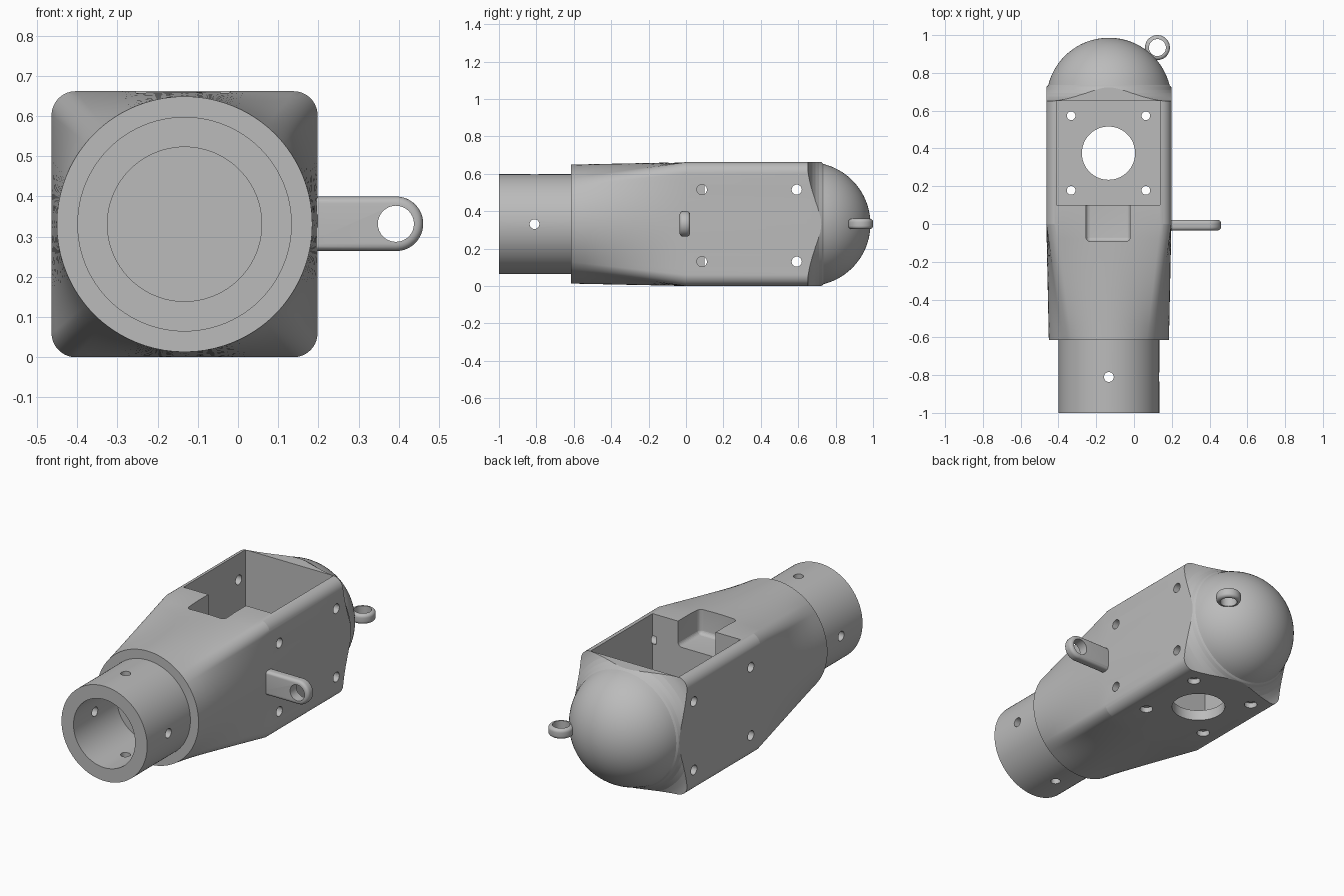
import bpy, bmesh
from math import sin, cos, pi, radians, atan2
from mathutils import Matrix, Vector

if "Cube" in bpy.data.objects:
    bpy.data.objects.remove(bpy.data.objects["Cube"])

CX, CZ, HALF = -0.133, 0.331, 0.331   # body axis and half width

grey = bpy.data.materials.new("plain grey")
grey.use_nodes = True
grey.diffuse_color = (0.5, 0.5, 0.5, 1)
grey.node_tree.nodes["Principled BSDF"].inputs["Base Color"].default_value = (0.5, 0.5, 0.5, 1)


def make(name, bm, cutter=False):
    bmesh.ops.recalc_face_normals(bm, faces=bm.faces)
    mesh = bpy.data.meshes.new(name)
    bm.to_mesh(mesh)
    bm.free()
    mesh.materials.append(grey)
    ob = bpy.data.objects.new(name, mesh)
    bpy.context.collection.objects.link(ob)
    ob.hide_render = cutter
    return ob


def skin(name, rings, caps=True, cutter=False):
    """Bridge equal rings of points; without caps the rings close into a loop."""
    bm = bmesh.new()
    vs = [[bm.verts.new(p) for p in r] for r in rings]
    n = len(vs[0])
    pairs = list(zip(vs, vs[1:])) + ([] if caps else [(vs[-1], vs[0])])
    for a, b in pairs:
        for i in range(n):
            j = (i + 1) % n
            bm.faces.new((a[i], a[j], b[j], b[i]))
    if caps:
        bm.faces.new(vs[0])
        bm.faces.new(vs[-1])
    return make(name, bm, cutter)


def circle(r, y, n=96, cx=CX, cz=CZ):
    return [(cx + r * cos(2 * pi * i / n), y, cz + r * sin(2 * pi * i / n)) for i in range(n)]


def box(name, x0, x1, y0, y1, z0, z1, round_by=0):
    bm = bmesh.new()
    bmesh.ops.create_cube(bm, size=1)
    bmesh.ops.scale(bm, vec=(x1 - x0, y1 - y0, z1 - z0), verts=bm.verts)
    bmesh.ops.translate(bm, vec=((x0 + x1) / 2, (y0 + y1) / 2, (z0 + z1) / 2), verts=bm.verts)
    if round_by:
        bmesh.ops.bevel(bm, geom=bm.edges[:], offset=round_by, segments=6, profile=0.5, affect='EDGES')
    return make(name, bm, True)


def rod(name, start, end, r, n=32):
    a, b = Vector(start), Vector(end)
    bm = bmesh.new()
    rot = (b - a).to_track_quat('Z', 'Y').to_matrix().to_4x4()
    bmesh.ops.create_cone(bm, cap_ends=True, segments=n, radius1=r, radius2=r,
                          depth=(b - a).length, matrix=Matrix.Translation((a + b) / 2) @ rot)
    return make(name, bm, True)


def finish(ob, cutters=(), keep=None, angle=10):
    """Apply the booleans, remove the cutters and set the shading."""
    bpy.context.view_layer.objects.active = ob
    bpy.ops.object.select_all(action='DESELECT')
    ob.select_set(True)
    jobs = ([(keep, 'INTERSECT')] if keep else []) + [(c, 'DIFFERENCE') for c in cutters]
    for tool, op in jobs:
        m = ob.modifiers.new("cut", 'BOOLEAN')
        m.operation, m.solver, m.object = op, 'EXACT', tool
        bpy.ops.object.modifier_apply(modifier=m.name)
        bpy.data.objects.remove(tool)
    bpy.ops.object.shade_smooth_by_angle(angle=radians(angle))


# Housing: rounded square section that lofts to a circle at the front
def square_outline(corner=0.06, arc=14, side=20):
    pts = []
    c = HALF - corner
    for q in range(4):
        turn = Matrix.Rotation(q * pi / 2, 2)
        pts += [turn @ Vector((HALF, -c + 2 * c * i / side)) for i in range(side)]
        pts += [turn @ Vector((c + corner * cos(t), c + corner * sin(t)))
                for t in (pi / 2 * i / arc for i in range(arc))]
    return pts


outline = square_outline()
rings = []
for k in range(9):
    t = k / 8
    ring = []
    for p in outline:
        a = atan2(p.y, p.x)
        q = p.lerp(Vector((cos(a), sin(a))) * 0.318, 1 - t)
        ring.append((CX + q.x, -0.615 + 0.615 * t, CZ + q.y))
    rings.append(ring)
rings.append([(CX + p.x, 1.1, CZ + p.y) for p in outline])
housing = skin("housing", rings)

# Rear dome with a flared fillet, used to trim the housing
profile = [(0.7, -0.8), (0.7, 0.648), (0.45, 0.65), (0.425, 0.654), (0.4, 0.662), (0.375, 0.675),
           (0.352, 0.693), (0.338, 0.71), (0.329, 0.727)]
profile += [(0.331 * cos(t), 0.655 + 0.331 * sin(t)) for t in (radians(14 + 3.75 * i) for i in range(21))]
dome = skin("dome_trim", [circle(r, y) for r, y in profile], cutter=True)

# Open compartment, front notch and floor opening
cutters = [
    box("compartment", -0.41, 0.138, 0.1, 0.652, 0.06, 0.9),
    box("notch", -0.255, -0.02, -0.093, 0.3, 0.52, 0.9, 0.025),
    rod("floor_opening", (-0.135, 0.375, -0.1), (-0.135, 0.375, 0.2), 0.141, 64),
]
# Screw holes in the floor with counterbores, and in both side walls
for x in (-0.333, 0.063):
    for y in (0.178, 0.573):
        cutters.append(rod("floor_hole", (x, y, -0.1), (x, y, 0.1), 0.023))
        cutters.append(rod("counterbore", (x, y, -0.1), (x, y, 0.03), 0.034))
for y in (0.085, 0.592):
    for z in (0.13, 0.515):
        for s in (-1, 1):
            cutters.append(rod("wall_hole", (CX + s * 0.25, y, z), (CX + s * 0.5, y, z), 0.027))
finish(housing, cutters, dome)

# Front tube with a bore and four cross holes
tube = skin("front_tube", [circle(r, y) for r, y in
            ((0.267, -1), (0.267, -0.61), (0.192, -0.61), (0.192, -1))], caps=False)
finish(tube, [rod("cross_hole", (CX, -0.81, -0.1), (CX, -0.81, 0.8), 0.026),
              rod("cross_hole", (CX - 0.4, -0.81, CZ), (CX + 0.4, -0.81, CZ), 0.026)], angle=20)

# Side lug: flat strap with a round end and an eye
R, EX, EZ, LY = 0.068, 0.393, 0.332, -0.006
strap = [(0.15, EZ - R)] + [(EX + R * cos(t), EZ + R * sin(t))
                            for t in (-pi / 2 + pi * i / 24 for i in range(25))] + [(0.15, EZ + R)]
bm = bmesh.new()
face = bm.faces.new([bm.verts.new((x, LY - 0.028, z)) for x, z in strap])
extruded = bmesh.ops.extrude_face_region(bm, geom=[face])
bmesh.ops.translate(bm, vec=(0, 0.056, 0), verts=[v for v in extruded["geom"] if isinstance(v, bmesh.types.BMVert)])
rims = [e for e in bm.edges if abs(e.verts[0].co.y - e.verts[1].co.y) < 0.01]
bmesh.ops.bevel(bm, geom=rims, offset=0.018, segments=5, profile=0.5, affect='EDGES')
lug = make("side_lug", bm)
finish(lug, [rod("eye", (EX, -0.2, EZ), (EX, 0.2, EZ), 0.045)], angle=30)

# Rear ring: rounded outside, straight inside
ring_profile = [(0.045, -0.028), (0.045, 0.028)]
ring_profile += [(0.048 + 0.018 * cos(t), s * 0.010 + 0.018 * sin(t))
                 for s, first in ((1, 90), (-1, 0))
                 for t in (radians(first - 15 * i) for i in range(7))]
ring = skin("rear_ring", [[(0.124 + r * cos(a), 0.934 + r * sin(a), 0.332 + z) for r, z in ring_profile]
            for a in (2 * pi * i / 48 for i in range(48))], caps=False)
finish(ring, angle=30)
